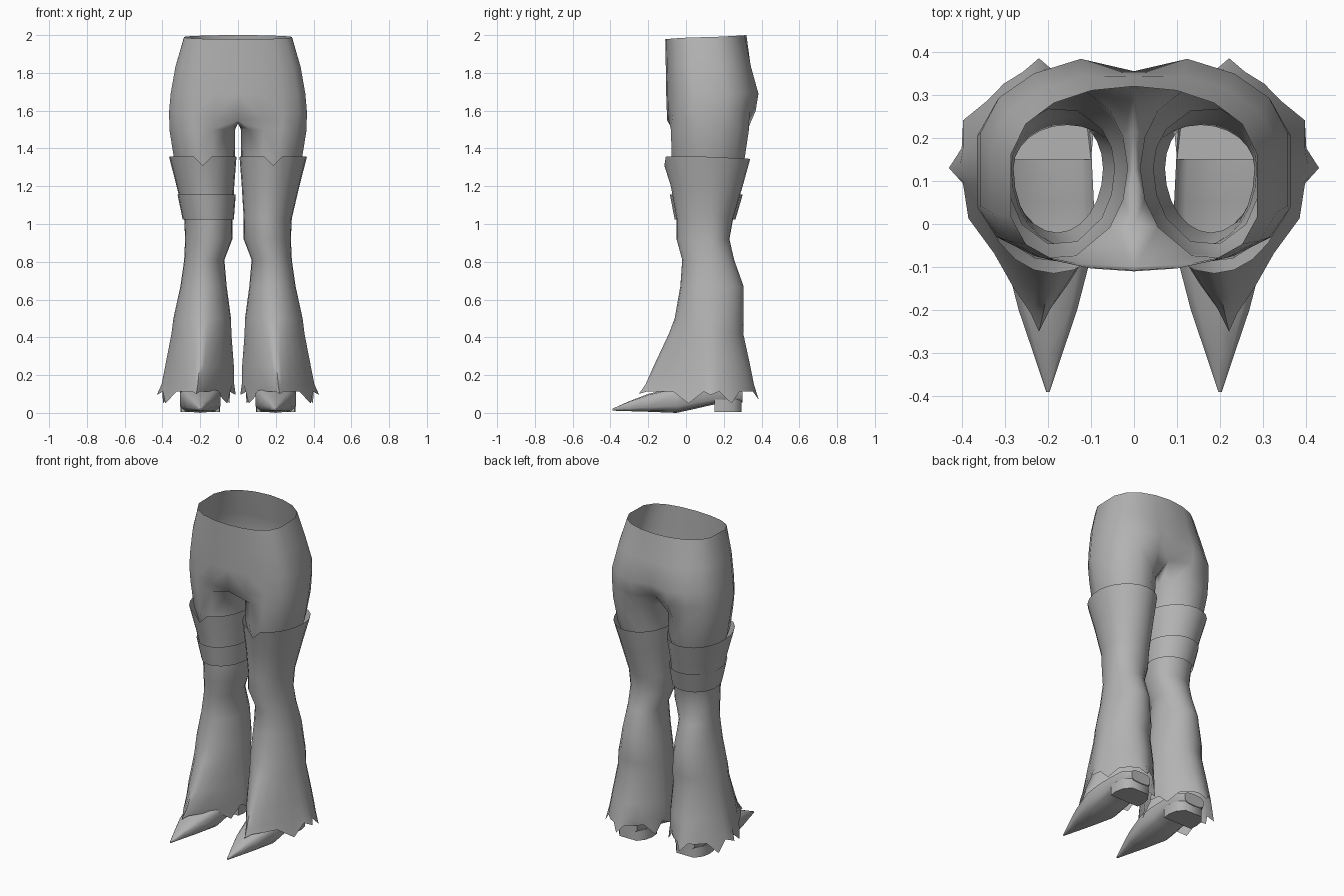
import bpy
import bmesh
import math

cube = bpy.data.objects.get("Cube")
if cube:
    bpy.data.objects.remove(cube, do_unlink=True)

grey = bpy.data.materials.new("plain grey")
grey.use_nodes = True
grey.diffuse_color = (0.45, 0.45, 0.45, 1)
grey.node_tree.nodes["Principled BSDF"].inputs["Base Color"].default_value = (0.45, 0.45, 0.45, 1)


def spow(v, e):
    return math.copysign(abs(v) ** e, v)


def finish(name, bm, angle=60, mirror=False):
    bmesh.ops.recalc_face_normals(bm, faces=bm.faces)
    mesh = bpy.data.meshes.new(name)
    bm.to_mesh(mesh)
    bm.free()
    mesh.materials.append(grey)
    obj = bpy.data.objects.new(name, mesh)
    bpy.context.collection.objects.link(obj)
    if mirror:
        obj.modifiers.new("mirror", 'MIRROR').merge_threshold = 0.001
    bpy.ops.object.select_all(action='DESELECT')
    obj.select_set(True)
    bpy.context.view_layer.objects.active = obj
    bpy.ops.object.shade_smooth_by_angle(angle=math.radians(angle))


def bridge(bm, a, b, closed=True):
    n = min(len(a), len(b))
    for i in range(n if closed else n - 1):
        j = (i + 1) % n
        bm.faces.new((a[i], a[j], b[j], b[i]))


def loft(name, rings, caps=False, open_top=None):
    bm = bmesh.new()
    loops = [[bm.verts.new(p) for p in ring] for ring in rings]
    for a, b in zip(loops, loops[1:]):
        bridge(bm, a, b)
    if caps:
        bm.faces.new(loops[0])
        bm.faces.new(loops[-1])
    if open_top is not None:
        # leave out the upward faces behind the given y
        bmesh.ops.recalc_face_normals(bm, faces=bm.faces)
        gone = [f for f in bm.faces if f.normal.z > .6 and f.calc_center_median().y > open_top]
        bmesh.ops.delete(bm, geom=gone, context='FACES')
    finish(name, bm)


def leg_point(a, z, xi, xo, yf, yb, ef=1.0, eb=1.0):
    """Point at angle a, from the front towards the outside of the leg."""
    cy = 0.13
    c = math.cos(a)
    e = ef if c > 0 else eb
    y = cy - spow(c, e) * ((cy - yf) if c > 0 else (yb - cy))
    return ((xi + xo) / 2 + spow(math.sin(a), e) * (xo - xi) / 2, y, z)


# Trousers: half a torso that splits into a thigh, mirrored
TORSO = [(2.0, .29, -.11, .32, 0), (1.83, .337, -.107, .355, .012),
         (1.69, .362, -.105, .395, .04), (1.6, .37, -.1, .38, .07)]
THIGH = [(1.5, .015, .37, -.085, .338), (1.35, .015, .345, -.08, .315), (1.22, .045, .3, -.05, .27)]
ARC = 9
bm = bmesh.new()
loops = []
for z, xo, yf, yb, cleft in TORSO:
    loop = []
    for i in range(ARC + 1):
        t = math.pi * i / ARC
        c = math.cos(t)
        x = xo * math.sin(t) if 0 < i < ARC else 0
        y = (yf + yb) / 2 - spow(c, .5 if c > 0 else .75) * (yb - yf) / 2
        # the waistband dips at the front, the lowest ring dips at the crotch
        dip = .022 * (1 + c) / 2 if z == 2.0 else .05 * max(c, 0) ** 3 if z == 1.6 else 0
        loop.append(bm.verts.new((x, y - (cleft if i == ARC else 0), z - dip)))
    loops.append(loop)
for a, b in zip(loops, loops[1:]):
    bridge(bm, a, b, closed=False)
last = loops[-1] + [bm.verts.new((0, y, z)) for y, z in ((.22, 1.55), (.12, 1.535), (0, 1.53))]
angles = [math.radians(-50 + 280 * i / ARC) for i in range(ARC + 1)]
angles += [math.radians(230 + 20 * i) for i in (1, 2, 3)]
for row in THIGH:
    ring = [bm.verts.new(leg_point(a, *row)) for a in angles]
    bridge(bm, last, ring)
    last = ring
finish("trousers", bm, 75, mirror=True)

# Flared boot legs with a notched cuff and a scalloped hem
BOOT = [(1.345, .008, .365, -.115, .34), (1.2, .02, .325, -.08, .3),
        (1.03, .03, .285, -.05, .25), (.92, .03, .28, -.05, .23),
        (.81, .072, .285, -.02, .255), (.67, .06, .305, -.03, .305),
        (.5, .037, .342, -.06, .305, 1.1), (.42, .035, .352, -.09, .303, 1.25, 1.1),
        (.25, .022, .385, -.17, .34, 1.5, 1.15), (.15, .02, .405, -.215, .36, 1.7, 1.2)]
N = 24
# hem tips as ring index and height
TIPS = {0: .1, 4: .05, 6: .095, 8: .05, 12: .07, 16: .05, 18: .095, 20: .05}


def boot_rings():
    rings = [[leg_point(math.tau * i / N, *row) for i in range(N)] for row in BOOT]
    for i, (x, y, z) in enumerate(rings[0]):
        rings[0][i] = (x, y, 1.31 if i == 0 else z + .012 - .05 * max(y - .1, 0))
    hem = []
    for i in range(N):
        grow = .01 if i in TIPS else -.012
        hem.append(leg_point(math.tau * i / N, TIPS.get(i, .113), .022 - grow, .42 + grow,
                             -.24 - grow, .375 + grow, 1.7, 1.2))
    return rings + [hem]


def shoe_rings():
    rows = [(-.39, .004, .012, .022), (-.3, .035, .009, .062), (-.2, .07, .006, .1),
            (-.05, .11, 0, .14), (.05, .11, .022, .15), (.15, .105, .045, .15),
            (.25, .098, .05, .15), (.3, .07, .055, .13)]
    rings = []
    for y, w, lo, hi in rows:
        ring = []
        for i in range(10):
            a = math.tau * (i + .5) / 10
            ring.append((.2 + w * spow(math.cos(a), .6), y,
                         (lo + hi) / 2 + spow(math.sin(a), .6) * (hi - lo) / 2))
        rings.append(ring)
    return rings


def heel_rings():
    outline = [(-.1, .15), (.1, .15), (.105, .2), (.095, .25), (.06, .295),
               (-.06, .295), (-.095, .25), (-.105, .2)]
    return [[(.2 + x, y, z) for x, y in outline] for z in (.005, .07)]


def flip(rings, s):
    return [[(x * s, y, z) for x, y, z in ring] for ring in rings]


for side, s in (("left", 1), ("right", -1)):
    loft(side + "_boot_leg", flip(boot_rings(), s))
    loft(side + "_shoe", flip(shoe_rings(), s), caps=True, open_top=-.1)
    loft(side + "_heel", flip(heel_rings(), s), caps=True)

# Strap around the right leg only
STRAP = [(1.155, .012, .32, -.085, .3), (1.025, .022, .293, -.06, .262)]
strap = [[leg_point(math.tau * i / N, *row) for i in range(N)] for row in STRAP]
loft("right_thigh_strap", flip(strap, -1))
